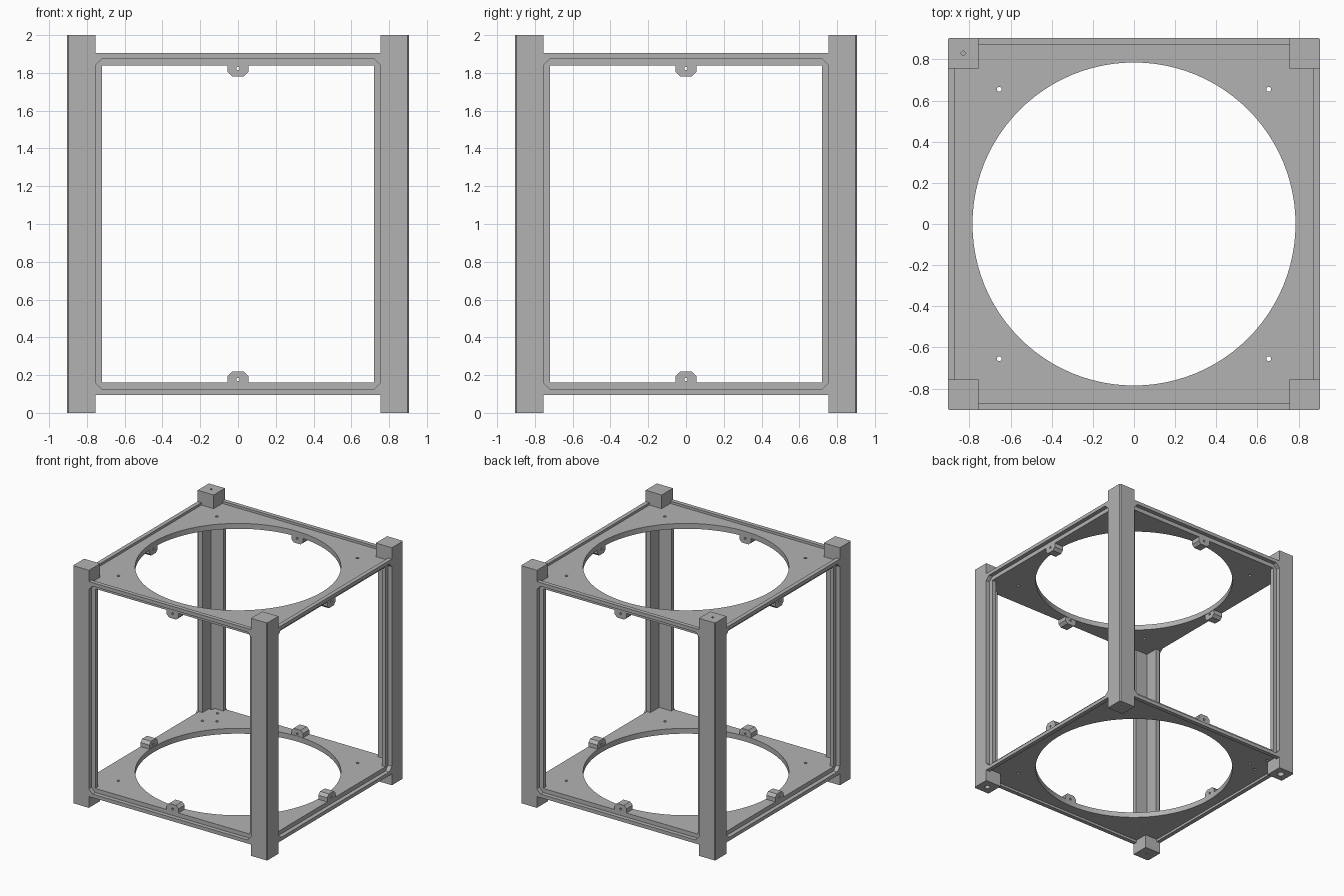
import bpy, bmesh, math
from mathutils import Matrix, Vector

cube = bpy.data.objects.get("Cube")
if cube:
    bpy.data.objects.remove(cube, do_unlink=True)

# One flat grey for the whole frame
grey = bpy.data.materials.new("light_grey")
grey.use_nodes = True
COLOUR = (0.45, 0.45, 0.45, 1)
grey.diffuse_color = COLOUR
grey.node_tree.nodes["Principled BSDF"].inputs["Base Color"].default_value = COLOUR

OUT, STEP, BACK = 0.905, 0.87, 0.835   # outer face, recess face, inner wall face
EDGE, LIP, CH = 0.755, 0.72, 0.008     # post edge, opening edge, post chamfer
LOW, HIGH = 0.115, 0.16                # lower plate faces
TOP = 2.0


def prism(name, profile, lo, hi, turn=0.0, upright=False):
    """Extrude a profile along z, or an xz profile along y when upright."""
    bm = bmesh.new()
    place = (lambda a, b, c: (a, c, b)) if upright else (lambda a, b, c: (a, b, c))
    base = bm.faces.new([bm.verts.new(place(a, b, lo)) for a, b in profile])
    grown = bmesh.ops.extrude_face_region(bm, geom=[base])["geom"]
    shift = Vector(place(0, 0, hi - lo))
    bmesh.ops.translate(bm, vec=shift, verts=[g for g in grown if isinstance(g, bmesh.types.BMVert)])
    bmesh.ops.recalc_face_normals(bm, faces=bm.faces)
    bm.transform(Matrix.Rotation(turn, 4, "Z"))
    mesh = bpy.data.meshes.new(name)
    bm.to_mesh(mesh)
    bm.free()
    mesh.materials.append(grey)
    obj = bpy.data.objects.new(name, mesh)
    bpy.context.collection.objects.link(obj)
    return obj


def circle(x, y, r, n=20):
    return [(x + r * math.cos(math.tau * i / n), y + r * math.sin(math.tau * i / n)) for i in range(n)]


def drill(obj, profile, lo, hi, turn=0.0, upright=False):
    """Cut a hole through a part and discard the cutter."""
    cutter = prism("cutter", profile, lo, hi, turn, upright)
    cutter.hide_render = True
    mod = obj.modifiers.new("hole", "BOOLEAN")
    mod.operation, mod.solver, mod.object = "DIFFERENCE", "EXACT", cutter
    bpy.context.view_layer.objects.active = obj
    bpy.ops.object.modifier_apply(modifier=mod.name)
    bpy.data.objects.remove(cutter, do_unlink=True)


def flip(profile, top):
    return [(a, TOP - b) for a, b in profile] if top else profile


# Plates with a large round opening and corner screw holes
for top in (False, True):
    lo, hi = (TOP - HIGH, TOP - LOW) if top else (LOW, HIGH)
    square = [(-STEP, -STEP), (STEP, -STEP), (STEP, STEP), (-STEP, STEP)]
    plate = prism("top_plate" if top else "bottom_plate", square, lo, hi)
    drill(plate, circle(0, 0, 0.785, 96), lo - 0.1, hi + 0.1)
    holes = [(sx * 0.655, sy * 0.655, 0.012) for sx in (-1, 1) for sy in (-1, 1)]
    if not top:
        holes += [(-0.735, 0.775, 0.012), (-0.75, 0.6, 0.012), (-0.83, 0.83, 0.028)]
    for x, y, r in holes:
        drill(plate, circle(x, y, r), lo - 0.1, hi + 0.1)

# Profiles for the posts, end blocks, rims and tabs
outer = [(EDGE, OUT), (OUT - CH, OUT), (OUT, OUT - CH), (OUT, EDGE)]
channel = outer + [(STEP, EDGE), (STEP, LIP), (BACK, LIP), (BACK, BACK), (LIP, BACK), (LIP, STEP), (EDGE, STEP)]
block = outer + [(EDGE, EDGE)]
rim = [(-EDGE, 0.095), (EDGE, 0.095), (EDGE, 0.16), (LIP, 0.125), (-LIP, 0.125), (-EDGE, 0.16)]
tab = [(-0.055, HIGH), (0.055, HIGH), (0.055, 0.195), (0.032, 0.218), (-0.032, 0.218), (-0.055, 0.195)]

corners = ["back_right", "back_left", "front_left", "front_right"]
corners = ["back_plus", "back_minus", "front_minus", "front_plus"]
sides = ["back", "minus_side", "front", "plus_side"]
for i, (corner, side) in enumerate(zip(corners, sides)):
    turn = i * math.pi / 2
    # Corner post: stepped angle section with solid end blocks
    prism(corner + "_post", channel, LOW, TOP - LOW, turn)
    foot = prism(corner + "_foot", block, 0, LOW, turn)
    cap = prism(corner + "_cap", block, TOP - LOW, TOP, turn)
    if i == 1:
        drill(cap, circle(0.83, 0.83, 0.01), TOP - 0.08, TOP + 0.1, turn)
        drill(foot, circle(0.83, 0.83, 0.028), -0.1, LOW + 0.1, turn)
    else:
        drill(foot, circle(0.83, 0.83, 0.022 if i == 3 else 0.01), -0.1, 0.06, turn)
    # Outer rims and drilled mounting tabs, above and below
    for top in (False, True):
        level = "_upper" if top else "_lower"
        prism(side + level + "_rim", flip(rim, top), STEP, OUT, turn, True)
        lug = prism(side + level + "_tab", flip(tab, top), 0.787, STEP, turn, True)
        drill(lug, flip(circle(0, 0.177, 0.009), top), 0.7, 1.0, turn, True)
